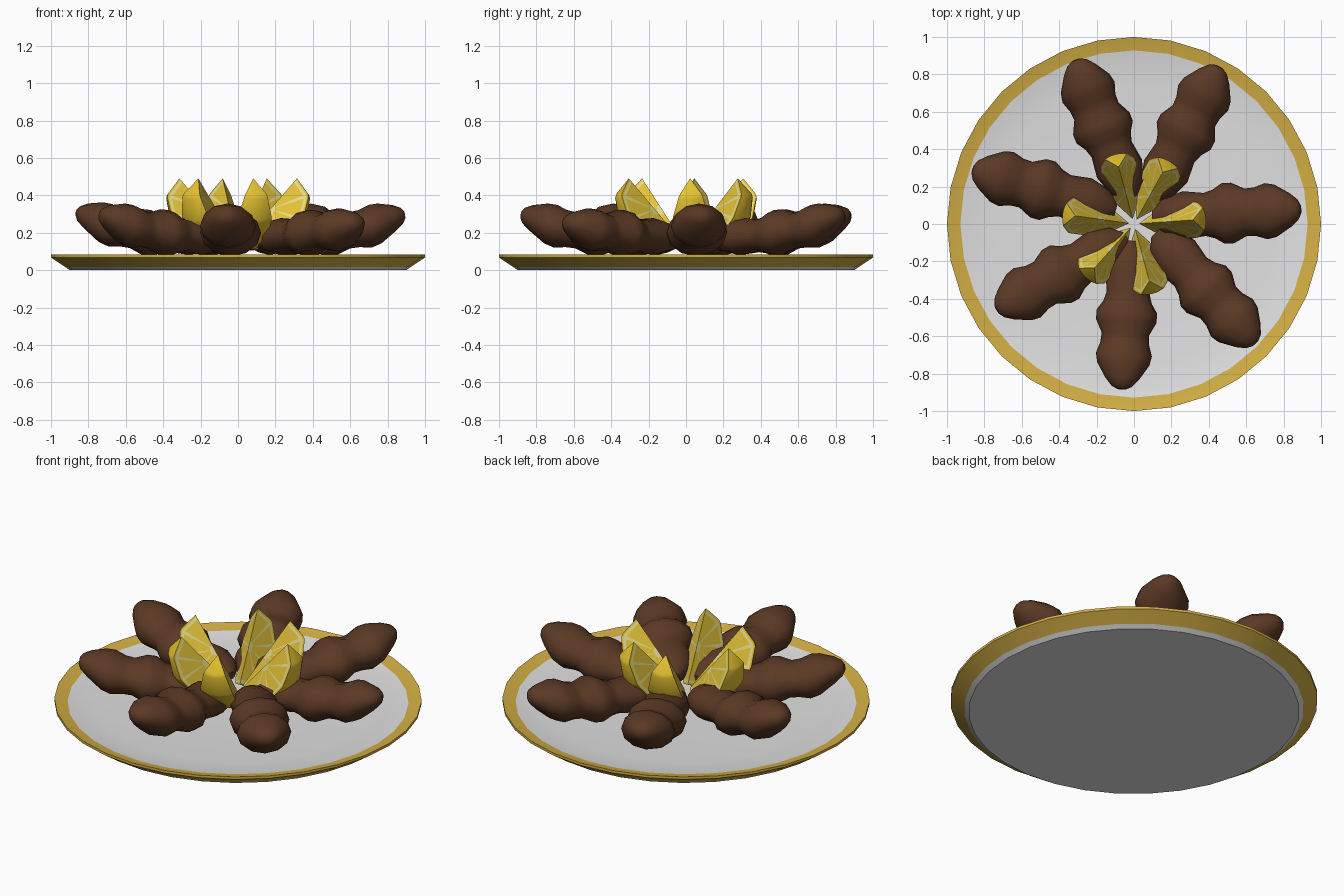
import bpy, bmesh, math
from mathutils import Matrix, Vector

if "Cube" in bpy.data.objects:
    bpy.data.objects.remove(bpy.data.objects["Cube"])


def material(name, rgb):
    m = bpy.data.materials.new(name)
    m.diffuse_color = (*rgb, 1)
    m.use_nodes = True
    m.node_tree.nodes["Principled BSDF"].inputs["Base Color"].default_value = m.diffuse_color
    return m


WHITE = material("plate white", (0.75, 0.75, 0.76))
GOLD = material("gold rim", (0.66, 0.43, 0.06))
BROWN = material("fried brown", (0.105, 0.041, 0.018))
RIND = material("lemon rind", (0.80, 0.55, 0.03))
FLESH = material("lemon flesh", (0.78, 0.55, 0.04))
PITH = material("pale pith", (0.82, 0.74, 0.28))


def finish(name, bm, mats, angle):
    bmesh.ops.remove_doubles(bm, verts=bm.verts, dist=1e-5)
    bmesh.ops.recalc_face_normals(bm, faces=bm.faces)
    me = bpy.data.meshes.new(name)
    bm.to_mesh(me)
    bm.free()
    ob = bpy.data.objects.new(name, me)
    for m in mats:
        me.materials.append(m)
    bpy.context.collection.objects.link(ob)
    bpy.ops.object.select_all(action='DESELECT')
    ob.select_set(True)
    bpy.context.view_layer.objects.active = ob
    bpy.ops.object.shade_smooth_by_angle(angle=math.radians(angle))
    return ob


def loft(bm, rings, mat_of=lambda i: 0):
    """Closed rings joined by quads, with both ends capped."""
    vs = [[bm.verts.new(p) for p in ring] for ring in rings]
    n = len(vs[0])
    for i in range(len(vs) - 1):
        for j in range(n):
            k = (j + 1) % n
            f = bm.faces.new((vs[i][j], vs[i][k], vs[i + 1][k], vs[i + 1][j]))
            f.material_index = mat_of(i)
    bm.faces.new(vs[0])
    bm.faces.new(vs[-1])


# Plate: shallow turned dish with a gold rim above and below
profile = [(0.90, 0.0), (0.925, 0.018), (1.0, 0.068), (1.0, 0.083),
           (0.928, 0.066), (0.75, 0.05), (0.02, 0.045)]
bm = bmesh.new()
loft(bm, [[(r * math.cos(a), r * math.sin(a), z)
           for a in (math.tau * j / 32 for j in range(32))] for r, z in profile],
     lambda i: 1 if i in (1, 2, 3) else 0)
finish("plate", bm, [WHITE, GOLD], 20)

# Fried croquettes: lumpy spindles, (distance along, radius, height)
spine = [(0.10, 0.03, 0.17), (0.16, 0.095, 0.175), (0.27, 0.13, 0.18),
         (0.38, 0.115, 0.185), (0.43, 0.13, 0.19), (0.48, 0.162, 0.198),
         (0.53, 0.162, 0.203), (0.60, 0.127, 0.213), (0.65, 0.13, 0.222),
         (0.71, 0.15, 0.235), (0.76, 0.14, 0.25), (0.84, 0.09, 0.28),
         (0.88, 0.055, 0.292), (0.895, 0.025, 0.297)]
# middle point angle, heading, reach, height offset of the tip
croquettes = [(6, 3, 0.0, 0.0), (61, 63, 0.06, 0.0), (108.5, 112, 0.035, 0.0),
              (160, 164, 0.015, 0.01), (213.5, 209, -0.03, 0.0),
              (265.5, 266, -0.01, 0.0), (317, 312, 0.015, -0.04)]
for n, (mid, head, reach, dz) in enumerate(croquettes):
    m = math.radians(mid)
    centre = Vector((math.cos(m), math.sin(m), 0)) * (0.6 + reach)
    place = Matrix.Translation(centre) @ Matrix.Rotation(math.radians(head), 4, 'Z')
    rings = []
    for x, r, z in spine:
        z += dz * max(0, x - 0.5) / 0.4
        lean = 0.5 * max(0, x - 0.55)
        rings.append([place @ Vector((x - 0.6 - lean * 0.75 * r * math.sin(a),
                                      r * math.cos(a), z + 0.76 * r * math.sin(a)))
                      for a in (math.tau * j / 12 for j in range(12))])
    bm = bmesh.new()
    loft(bm, rings)
    finish(f"croquette_{n + 1}", bm, [BROWN], 40)

# Lemon wedges: two flat cut faces meeting at the core, joined by curved rind
SECTORS, SPOKE = 5, 0.05
angles = [0.0]
for s in range(1, SECTORS):
    c = math.pi * s / SECTORS
    angles += [c - SPOKE, c, c + SPOKE]
angles.append(math.pi)
LEVELS = [0.0, 0.14, 0.88, 0.95, 1.0]
HALF_L, DEPTH, OPEN = 0.22, 0.19, math.radians(31)


def wedge_point(phi, rho, turn):
    c, s = math.cos(phi), max(0, math.sin(phi))
    e = (abs(c) ** 2.4 + s ** 2.4) ** (-1 / 2.4)
    u, d = HALF_L * rho * c * e, DEPTH * rho * s * e
    return Vector((u, d * math.sin(turn), -d * math.cos(turn)))


def quad(bm, pts, mat):
    unique = []
    for p in pts:
        if all((p - q).length > 1e-5 for q in unique):
            unique.append(p)
    if len(unique) > 2:
        bm.faces.new([bm.verts.new(p) for p in unique]).material_index = mat


tilt = Matrix.Rotation(-math.radians(49), 4, 'Y')
for n, deg in enumerate((4, 61, 105, 172, 228, 285)):
    bm = bmesh.new()
    for i in range(len(angles) - 1):
        a, b = angles[i], angles[i + 1]
        # cut faces: flesh segments between pale membranes
        for t in (-OPEN, OPEN):
            for k in range(len(LEVELS) - 1):
                p, q = LEVELS[k], LEVELS[k + 1]
                mat = 0 if k == 3 else 2 if (k in (0, 2) or i % 3) else 1
                quad(bm, [wedge_point(a, p, t), wedge_point(b, p, t),
                          wedge_point(b, q, t), wedge_point(a, q, t)], mat)
        # rind
        for k in range(6):
            t0, t1 = (OPEN * (j / 3 - 1) for j in (k, k + 1))
            quad(bm, [wedge_point(a, 1, t0), wedge_point(b, 1, t0),
                      wedge_point(b, 1, t1), wedge_point(a, 1, t1)], 0)
    place = (Matrix.Rotation(math.radians(deg), 4, 'Z')
             @ Matrix.Translation((0.172, 0, 0.325)) @ tilt)
    bm.transform(place)
    finish(f"lemon_wedge_{n + 1}", bm, [RIND, FLESH, PITH], 35)
